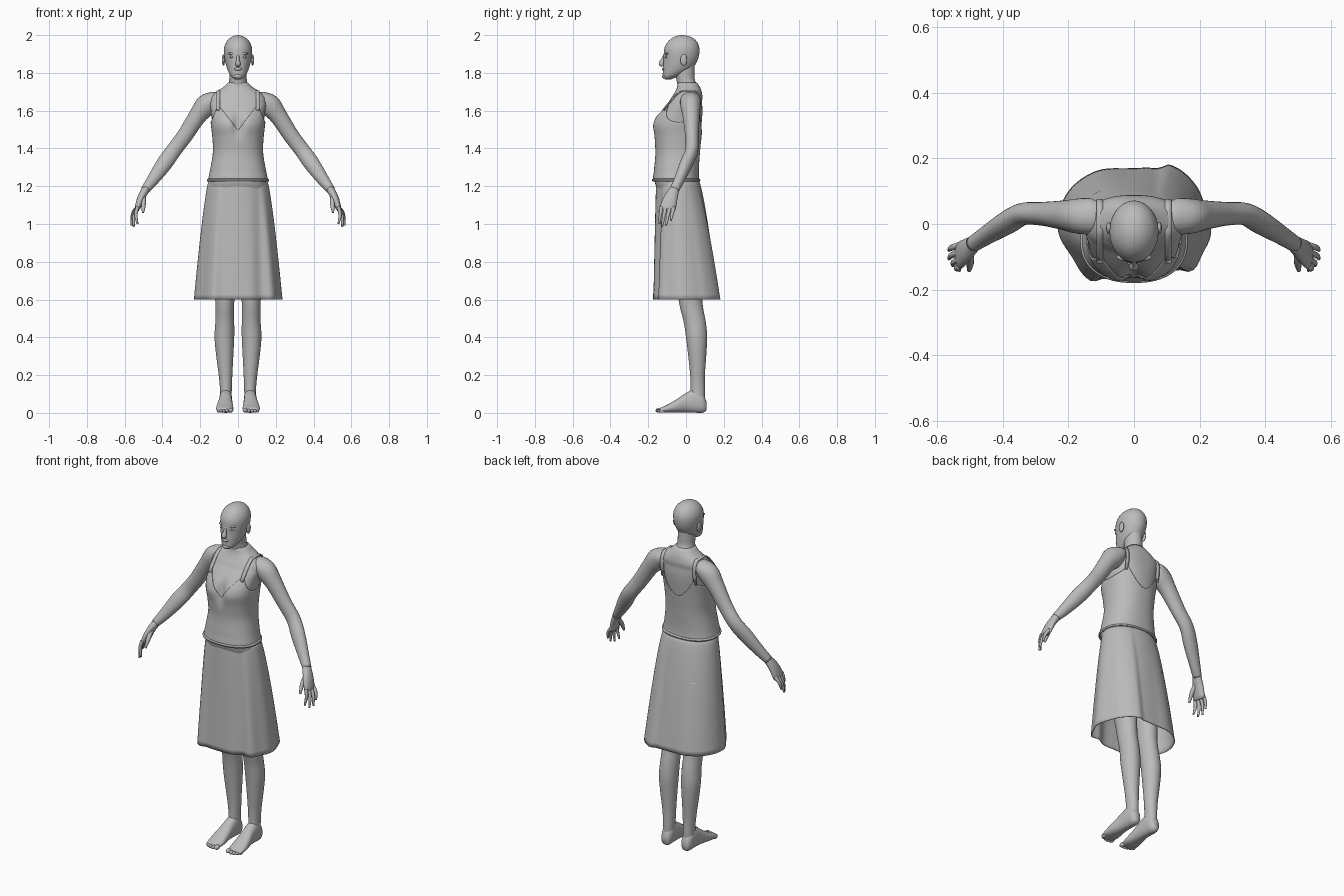
import bpy, bmesh, math
from mathutils import Vector

if "Cube" in bpy.data.objects:
    bpy.data.objects.remove(bpy.data.objects["Cube"])

grey = bpy.data.materials.new("plain grey")
grey.diffuse_color = (0.5, 0.5, 0.5, 1)
grey.use_nodes = True
grey.node_tree.nodes["Principled BSDF"].inputs["Base Color"].default_value = grey.diffuse_color


def interp(keys, t):
    """Smooth (Hermite) interpolation of rows whose first entry is the parameter."""
    i = 0
    while i < len(keys) - 2 and t > keys[i + 1][0]:
        i += 1
    slope = lambda a, b, c: (keys[b][c] - keys[a][c]) / (keys[b][0] - keys[a][0])
    h = keys[i + 1][0] - keys[i][0]
    s = min(max((t - keys[i][0]) / h, 0), 1)
    out = []
    for c in range(1, len(keys[0])):
        m0 = slope(max(i - 1, 0), i + 1, c) * h
        m1 = slope(i, min(i + 2, len(keys) - 1), c) * h
        out.append((2*s**3 - 3*s*s + 1) * keys[i][c] + (s**3 - 2*s*s + s) * m0
                   + (3*s*s - 2*s**3) * keys[i + 1][c] + (s**3 - s*s) * m1)
    return out


def steps(a, b, n):
    return [a + (b - a) * k / n for k in range(n + 1)]


def skin(name, rings, closed=True, caps=True, mirror=False, thick=0):
    """Join rows of points into one smooth surface."""
    bm = bmesh.new()
    rows = [[bm.verts.new(p) for p in r] for r in rings]
    n = len(rows[0])
    for a, b in zip(rows, rows[1:]):
        for k in range(n if closed else n - 1):
            j = (k + 1) % n
            bm.faces.new((a[k], a[j], b[j], b[k]))
    if caps:
        bm.faces.new(rows[0])
        bm.faces.new(rows[-1])
    bmesh.ops.recalc_face_normals(bm, faces=bm.faces)
    for f in bm.faces:
        f.smooth = True
    me = bpy.data.meshes.new(name)
    bm.to_mesh(me)
    bm.free()
    me.materials.append(grey)
    ob = bpy.data.objects.new(name, me)
    bpy.context.collection.objects.link(ob)
    if thick:
        ob.modifiers.new("Cloth", "SOLIDIFY").thickness = thick
    if mirror:
        ob.modifiers.new("Mirror", "MIRROR")
    return ob


def se(v, p):
    return math.copysign(abs(v) ** (2 / p), v)


def oval(a, b, n=32, p=2.0):
    return [(a * se(math.cos(u), p), b * se(math.sin(u), p))
            for u in (2 * math.pi * k / n for k in range(n))]


def slices(name, keys, n=32, count=40, p=2.0, mirror=False):
    """Loft horizontal ovals; keys are z, centre x, half width, front y, back y."""
    rings = []
    for z in steps(keys[0][0], keys[-1][0], count):
        xc, a, yf, yb = interp(keys, z)
        rings.append([(xc + x, (yf + yb) / 2 + y, z) for x, y in oval(a, (yb - yf) / 2, n, p)])
    return skin(name, rings, mirror=mirror)


def limb(name, pts, n=16, sub=5, mirror=True):
    """Loft ovals square to a path; points are x, y, z, radius, radius along y."""
    keys = [(i, *p) for i, p in enumerate(pts)]
    rows = [interp(keys, t) for t in steps(0, len(pts) - 1, sub * (len(pts) - 1))]
    rings = []
    for i, r in enumerate(rows):
        c = Vector(r[:3])
        t = (Vector(rows[min(i + 1, len(rows) - 1)][:3]) - Vector(rows[max(i - 1, 0)][:3])).normalized()
        u = Vector((0, 1, 0)).cross(t).normalized()
        v = t.cross(u)
        rings.append([c + u * x + v * y for x, y in oval(r[3], r[4], n)])
    return skin(name, rings, mirror=mirror)


def blob(name, c, r, mirror=True):
    rings = []
    for k in range(1, 12):
        f = math.pi * k / 12
        rings.append([(c[0] + x, c[1] + y, c[2] - r[2] * math.cos(f))
                      for x, y in oval(r[0] * math.sin(f), r[1] * math.sin(f), 16)])
    return skin(name, rings, mirror=mirror)


# Torso surface shared by body and top: z, half width, front y, back y
TORSO = [(0.92, .14, -.09, .10), (1.0, .165, -.11, .115), (1.12, .165, -.135, .10),
         (1.225, .158, -.172, .070), (1.28, .147, -.168, .066), (1.38, .131, -.160, .072),
         (1.46, .134, -.168, .080), (1.52, .141, -.178, .087), (1.56, .145, -.166, .091),
         (1.60, .150, -.138, .093), (1.64, .155, -.104, .091), (1.67, .146, -.078, .088),
         (1.70, .116, -.058, .083), (1.725, .077, -.047, .074), (1.75, .052, -.044, .058)]
P = 2.3


def torso(u, z, off=0.0):
    a, yf, yb = interp(TORSO, z)
    x = (a + off) * se(math.cos(u), P)
    y = (yf + yb) / 2 + ((yb - yf) / 2 + off) * se(math.sin(u), P)
    if math.sin(u) < 0:   # hollow between the breasts
        y += .028 * math.exp(-(x / .028) ** 2 - ((z - 1.53) / .06) ** 2)
    return (x, y, z)


N = 96
ANG = [2 * math.pi * k / N for k in range(N)]
skin("body", [[torso(u, z, -.006 if z < 1.66 else 0) for u in ANG] for z in steps(.92, 1.75, 60)])


# Camisole with V neck in front and scooped back
def neckline(u):
    ax = abs(.148 * se(math.cos(u), P))
    if math.sin(u) < 0:
        return 1.495 + 1.35 * ax if ax < .1 else 1.63 - (ax - .1) * 1.9
    return 1.48 + .1 * (ax / .095) ** 2 if ax < .095 else 1.58 - (ax - .095) * .8


skin("camisole", [[torso(u, 1.225 + (neckline(u) - 1.225) * t, .002) for u in ANG]
                  for t in steps(0, 1, 36)], caps=False, thick=.004)
skin("camisole_hem", [[torso(u, 1.232 + .008 * math.sin(f), .002 + .005 * math.cos(f)) for u in ANG]
                      for f in steps(0, 2 * math.pi, 8)], caps=False)

# Shoulder straps
rows = []
for side, zs in ((-1, (1.60, 1.63, 1.66, 1.68, 1.695, 1.703)), (1, (1.703, 1.695, 1.68, 1.65, 1.61, 1.56))):
    for z in zs:
        a, yf, yb = interp(TORSO, z)
        y = (yf + yb) / 2 + side * ((yb - yf) / 2 * max(0, 1 - (.105 / a) ** P) ** (1 / P) + .006)
        rows.append([(.095, y, z + .005), (.115, y, z + .003)])
skin("strap", rows, closed=False, caps=False, mirror=True, thick=.006)

# Skirt: oval waist blended into an uneven hem outline
HEM = [(.235, -.03), (.212, .07), (.195, .11), (.105, .182), (.075, .17), (-.02, .17), (-.12, .16),
       (-.21, .085), (-.232, -.02), (-.19, -.10), (-.13, -.175), (-.09, -.167), (0, -.172),
       (.08, -.167), (.13, -.14), (.175, -.145), (.21, -.09)]
hem_keys = sorted((math.atan2(y, x), math.hypot(x, y)) for x, y in HEM)
hem_keys = ([(a - 2 * math.pi, r) for a, r in hem_keys[-2:]] + hem_keys
            + [(a + 2 * math.pi, r) for a, r in hem_keys[:2]])


def skirt(u, t):
    v = math.atan2(math.sin(u), math.cos(u))
    r = interp(hem_keys, v)[0]
    f = t ** .75
    wx, wy = .154 * math.cos(u), -.045 + .112 * math.sin(u)
    return (wx + (r * math.cos(u) - wx) * f, wy + (r * math.sin(u) - wy) * f, 1.235 - .635 * t)


skin("skirt", [[skirt(u, t) for u in ANG] for t in steps(0, 1, 24)], caps=False, thick=.004)

# Neck, head and face
slices("neck", [(1.68, 0, .065, -.04, .08), (1.72, 0, .056, -.043, .068), (1.76, 0, .047, -.05, .048),
                (1.80, 0, .046, -.06, .045), (1.85, 0, .045, -.06, .045)])
slices("head", [(1.766, 0, .016, -.112, -.078), (1.775, 0, .030, -.120, -.055), (1.79, 0, .043, -.123, -.02),
                (1.82, 0, .057, -.122, .030), (1.86, 0, .068, -.119, .058), (1.90, 0, .074, -.118, .070),
                (1.935, 0, .073, -.113, .070), (1.965, 0, .061, -.096, .058), (1.985, 0, .042, -.073, .037),
                (1.996, 0, .022, -.048, .010), (2.0, 0, .006, -.028, -.014)], n=40, count=60)
limb("nose", [(0, -.108, 1.90, .008, .008), (0, -.121, 1.87, .008, .011), (0, -.130, 1.85, .014, .014),
              (0, -.122, 1.838, .011, .010)], mirror=False)
blob("lips", (0, -.118, 1.820), (.022, .010, .008), False)
blob("chin", (0, -.113, 1.782), (.022, .014, .013), False)
blob("eye", (.031, -.104, 1.884), (.014, .008, .006))
blob("brow", (.031, -.101, 1.902), (.022, .011, .007))
blob("ear", (.077, -.012, 1.868), (.008, .018, .030))

# Arms
limb("arm", [(.10, .03, 1.668, .03, .04), (.128, .025, 1.658, .044, .054), (.168, .024, 1.628, .058, .054),
             (.215, .027, 1.57, .047, .045), (.28, .031, 1.47, .042, .036), (.34, .030, 1.39, .041, .034),
             (.39, .002, 1.32, .042, .034), (.45, -.035, 1.235, .032, .028), (.492, -.062, 1.18, .023, .025)], n=24)
limb("hand", [(.485, -.058, 1.19, .022, .024), (.512, -.08, 1.14, .020, .036),
              (.530, -.095, 1.09, .016, .042), (.535, -.098, 1.072, .010, .036)])
for i, (y, tip) in enumerate([(-.130, (.532, -.141, 1.0)), (-.108, (.552, -.127, .985)),
                              (-.086, (.564, -.106, .992)), (-.065, (.564, -.08, 1.018))]):
    a, b = Vector((.533, y, 1.09)), Vector(tip)
    mid = (a + b) / 2 + Vector((.008, 0, .003))
    limb(f"finger_{i + 1}", [(*a, .010, .010), (*mid, .009, .009), (*b, .005, .005)], n=10)
limb("thumb", [(.502, -.085, 1.15, .013, .013), (.500, -.118, 1.105, .012, .012),
               (.503, -.142, 1.06, .006, .006)], n=10)

# Legs
slices("leg", [(.05, .065, .030, .02, .10), (.12, .064, .031, .025, .100), (.20, .066, .036, .022, .100),
               (.30, .070, .045, .012, .107), (.40, .072, .052, .000, .112), (.48, .070, .050, -.012, .105),
               (.56, .070, .049, -.032, .090), (.62, .070, .052, -.042, .085), (.80, .075, .066, -.07, .085),
               (1.0, .082, .080, -.09, .105)], mirror=True)

# Feet lofted from heel to toes: y, centre x, half width, bottom z, top z
FOOT = [(-.138, .070, .040, .004, .026), (-.10, .070, .046, .001, .043), (-.05, .069, .042, .002, .072),
        (0, .066, .036, .003, .105), (.05, .065, .034, .001, .125), (.09, .065, .030, .001, .10),
        (.108, .065, .018, .012, .06)]
rings = []
for y in steps(-.138, .108, 24):
    xc, a, lo, hi = interp(FOOT, y)
    rings.append([(xc + x, y, (lo + hi) / 2 + z) for x, z in oval(a, (hi - lo) / 2, 24, 2.3)])
skin("foot", rings, mirror=True)
for i, (x, y, r) in enumerate([(.038, -.140, .013), (.058, -.142, .010), (.075, -.138, .009),
                               (.090, -.132, .009), (.103, -.124, .009)]):
    blob(f"toe_{i + 1}", (x, y, r + .001), (r, .020, r))
